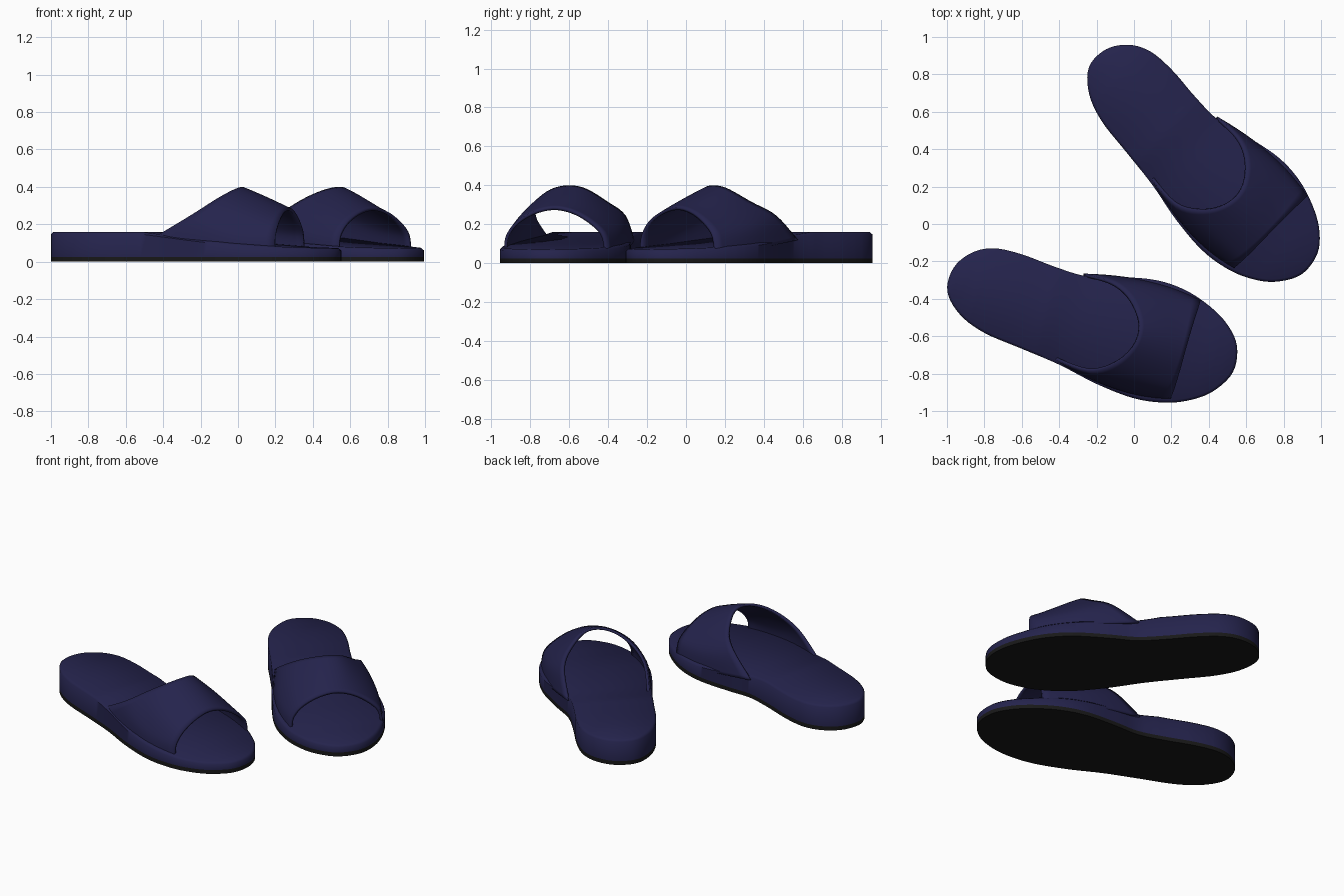
import bpy, bmesh, math
from mathutils import Vector

cube = bpy.data.objects.get("Cube")
if cube:
    bpy.data.objects.remove(cube)


def material(name, color):
    m = bpy.data.materials.new(name)
    m.use_nodes = True
    m.diffuse_color = (*color, 1)
    m.node_tree.nodes["Principled BSDF"].inputs["Base Color"].default_value = (*color, 1)
    return m


NAVY = material("navy", (0.018, 0.017, 0.073))
BLACK = material("black_rubber", (0.009, 0.009, 0.009))

HEEL = Vector((-0.77, -0.36, 0))          # heel centre, used as each sandal's origin
AXIS = Vector((0.96, -0.28, 0)).normalized()
SOLE_Z = 0.025

# Plan of the sole, clockwise from the inner heel
OUTLINE = [(-0.75, -0.13), (-0.6, -0.162), (-0.42, -0.23), (-0.26, -0.278), (-0.1, -0.282),
           (0.1, -0.297), (0.25, -0.342), (0.38, -0.42), (0.49, -0.525), (0.55, -0.65),
           (0.53, -0.79), (0.43, -0.89), (0.31, -0.939), (0.17, -0.955), (0, -0.932),
           (-0.2, -0.855), (-0.4, -0.752), (-0.6, -0.667), (-0.8, -0.582), (-0.93, -0.485),
           (-0.998, -0.36), (-0.965, -0.235), (-0.87, -0.155)]
# Strap rails from the outer side over the foot to the inner side
REAR = [(-0.45, -0.715, 0.13), (-0.25, -0.785, 0.25), (-0.1, -0.745, 0.345), (0, -0.65, 0.395),
        (0.03, -0.53, 0.39), (-0.02, -0.4, 0.315), (-0.12, -0.31, 0.245), (-0.27, -0.265, 0.12)]
MIDDLE = [(-0.1, -0.885, 0.08), (-0.06, -0.88, 0.17), (0.03, -0.825, 0.275), (0.12, -0.71, 0.338),
          (0.165, -0.58, 0.338), (0.16, -0.44, 0.27), (0.11, -0.335, 0.185), (0.08, -0.305, 0.08)]
FRONT = [(0.2, -0.935, 0.055), (0.2, -0.925, 0.14), (0.22, -0.87, 0.215), (0.25, -0.77, 0.27),
         (0.28, -0.66, 0.287), (0.315, -0.54, 0.25), (0.35, -0.43, 0.16), (0.355, -0.405, 0.055)]
# Footbed height along the foot axis
HEIGHTS = [(-1, 0.16), (0.33, 0.16), (0.6, 0.127), (0.85, 0.1), (1.15, 0.078), (1.4, 0.07), (3, 0.07)]


def spline(points, steps, closed=False):
    """Smooth curve through the points."""
    pts = [Vector(p).to_3d() - HEEL for p in points]
    n = len(pts)
    pick = (lambda i: pts[i % n]) if closed else (lambda i: pts[max(0, min(n - 1, i))])
    out = []
    for i in range(n if closed else n - 1):
        a, b, c, d = (pick(i + k) for k in (-1, 0, 1, 2))
        for s in range(steps):
            t = s / steps
            out.append(b + 0.5 * t * (c - a + t * (2 * a - 5 * b + 4 * c - d
                                                   + t * (3 * (b - c) + d - a))))
    if not closed:
        out.append(pts[-1])
    return out


def bed_height(co):
    t = co.dot(AXIS)
    for (t0, h0), (t1, h1) in zip(HEIGHTS, HEIGHTS[1:]):
        if t <= t1:
            return h0 + (h1 - h0) * (t - t0) / (t1 - t0)


def finish(bm, name, mat, place, angle):
    mesh = bpy.data.meshes.new(name)
    bm.to_mesh(mesh)
    bm.free()
    mesh.materials.append(mat)
    ob = bpy.data.objects.new(name, mesh)
    bpy.context.collection.objects.link(ob)
    ob.location, ob.rotation_euler.z = place
    bpy.ops.object.select_all(action="DESELECT")
    ob.select_set(True)
    bpy.context.view_layer.objects.active = ob
    bpy.ops.object.shade_smooth_by_angle(angle=math.radians(angle))
    return ob


def outline_face():
    bm = bmesh.new()
    bm.faces.new([bm.verts.new(p) for p in reversed(spline(OUTLINE, 5, True))])
    return bm


def extrude_rim(bm, z):
    rim = [e for e in bm.edges if e.is_boundary]
    new = bmesh.ops.extrude_edge_only(bm, edges=rim)["geom"]
    for v in new:
        if isinstance(v, bmesh.types.BMVert):
            v.co.z = z


def outsole(name, place):
    bm = outline_face()
    extrude_rim(bm, SOLE_Z)
    bmesh.ops.holes_fill(bm, edges=[e for e in bm.edges if e.is_boundary], sides=0)
    bmesh.ops.recalc_face_normals(bm, faces=bm.faces)
    finish(bm, name, BLACK, place, 40)


def footbed(name, place):
    bm = outline_face()
    # Slice across the foot so the top can follow the height curve
    for i in range(28):
        bmesh.ops.bisect_plane(bm, geom=bm.verts[:] + bm.edges[:] + bm.faces[:],
                               plane_co=AXIS * (i * 0.055 - 0.18), plane_no=AXIS, dist=0.0005)
    bmesh.ops.inset_region(bm, faces=bm.faces[:], thickness=0.014,
                           use_boundary=True, use_even_offset=True)
    for v in bm.verts:
        v.co.z = bed_height(v.co) - (0.012 if v.is_boundary else 0)
    extrude_rim(bm, SOLE_Z)
    bmesh.ops.recalc_face_normals(bm, faces=bm.faces)
    finish(bm, name, NAVY, place, 50)


def strap(name, place):
    bm = bmesh.new()
    rows = []
    for i in range(13):
        t = i / 12
        weights = (2 * (t - 0.5) * (t - 1), 4 * t * (1 - t), 2 * t * (t - 0.5))
        rows.append([bm.verts.new(r * weights[0] + m * weights[1] + f * weights[2])
                     for r, m, f in zip(*(spline(p, 5) for p in (REAR, MIDDLE, FRONT)))])
    for a, b in zip(rows, rows[1:]):
        for j in range(len(a) - 1):
            bm.faces.new((a[j], b[j], b[j + 1], a[j + 1]))
    ob = finish(bm, name, NAVY, place, 50)
    shell = ob.modifiers.new("thickness", "SOLIDIFY")
    shell.thickness = 0.016
    shell.offset = -1


# Two matching sandals, the second turned and set further back
for side, place in (("right", (HEEL, 0)),
                    ("left", (Vector((-0.04, 0.73, 0)), math.radians(-28.5)))):
    outsole(side + "_outsole", place)
    footbed(side + "_footbed", place)
    strap(side + "_strap", place)
